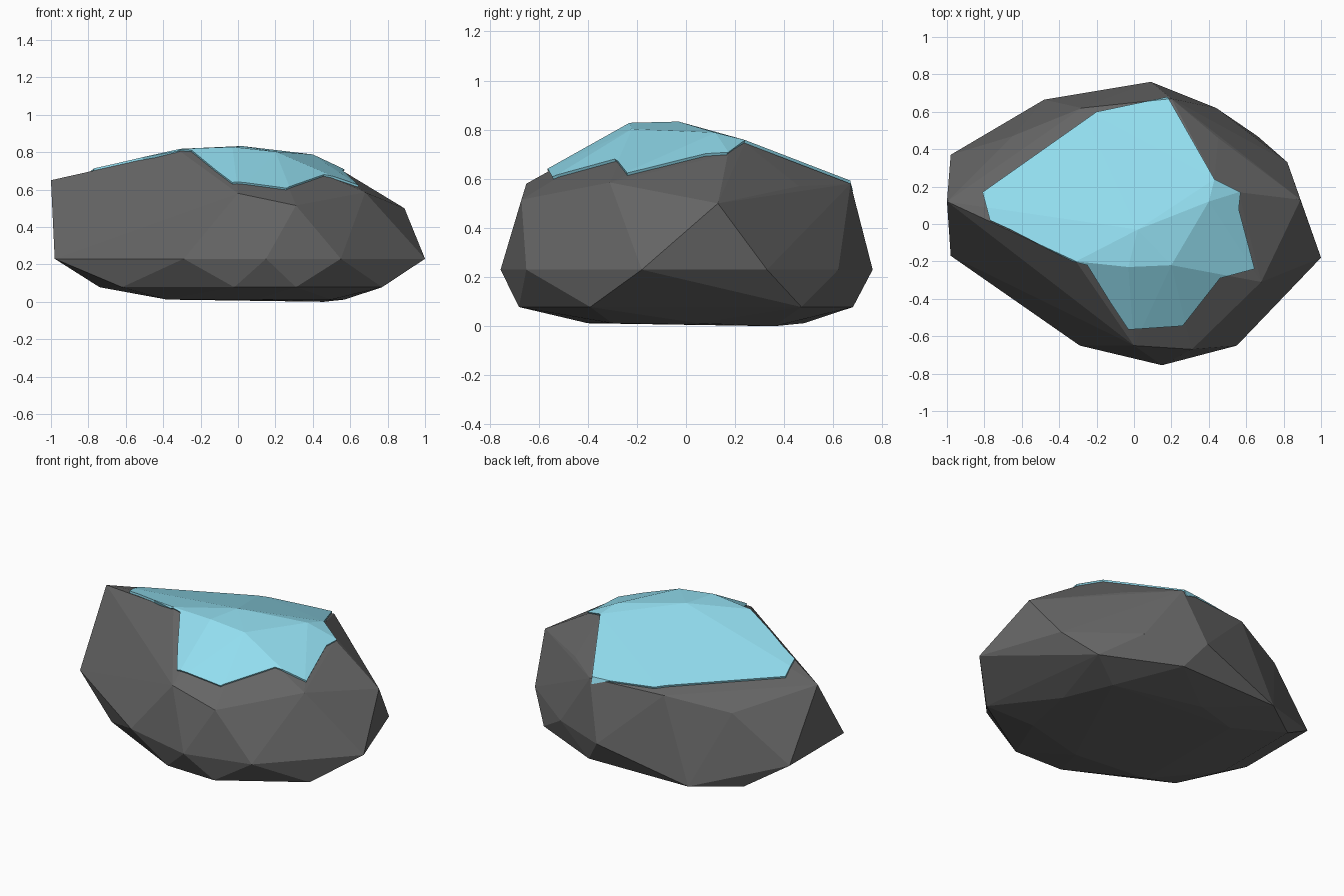
import bpy, bmesh
from mathutils import Vector

if "Cube" in bpy.data.objects:
    bpy.data.objects.remove(bpy.data.objects["Cube"])


def material(name, rgb):
    m = bpy.data.materials.new(name)
    m.diffuse_color = (*rgb, 1)
    m.use_nodes = True
    m.node_tree.nodes["Principled BSDF"].inputs["Base Color"].default_value = m.diffuse_color
    return m


def add_object(name, bm, mat=None):
    bmesh.ops.recalc_face_normals(bm, faces=bm.faces)
    mesh = bpy.data.meshes.new(name)
    bm.to_mesh(mesh)
    bm.free()
    ob = bpy.data.objects.new(name, mesh)
    bpy.context.collection.objects.link(ob)
    if mat:
        mesh.materials.append(mat)
    return ob


def hull(points, lift=0.0):
    bm = bmesh.new()
    for p in points:
        bm.verts.new(Vector(p) + Vector((0, 0, lift)))
    res = bmesh.ops.convex_hull(bm, input=bm.verts)
    loose = [v for v in bm.verts if not v.link_faces]
    bmesh.ops.delete(bm, geom=loose, context='VERTS')
    return bm


def ring(z, *xy):
    return [(x, y, z) for x, y in xy]


# Boulder corners, from the ground up
corners = (
    ring(0.012, (-.38, -.35), (.1, -.4), (.5, -.3), (.57, .05), (-.1, .48), (-.38, .4))
    + [(.46, .36, 0)]
    + ring(.078, (-.62, -.37), (-.02, -.67), (.31, -.68), (.77, -.39),
           (.66, .47), (.2, .68), (-.48, .665), (-.74, .48), (-.74, -.1))
    + ring(.23, (-.98, -.17), (-.29, -.65), (.15, -.755), (.55, -.65), (1, -.18),
           (.82, .33), (.44, .62), (.09, .76), (-.98, .37))
    + [(0, -.65, .58), (.31, -.67, .515), (.68, -.31, .585), (.89, .13, .5),
       (.45, .46, .57), (.2, .67, .58), (-.28, .62, .58), (-.65, .47, .51), (-1, .12, .65)]
    + [(-.31, -.2, .805), (-.03, -.23, .815), (.2, -.22, .79), (.02, -.03, .82),
       (.4, .12, .775), (.43, .24, .745), (.56, .17, .70)])
boulder = add_object("boulder", hull(corners), material("dark_stone", (.13, .13, .13)))

# Ice cap: raised copy of the boulder trimmed to the cap outline
outline = [(-.81, .17), (-.2, .6), (.18, .68), (.43, .24), (.57, .17), (.56, .08),
           (.645, -.24), (.46, -.29), (.26, -.545), (-.03, -.565), (-.12, -.43),
           (-.25, -.22), (-.33, -.2), (-.66, -.03), (-.77, .02)]
cap = add_object("ice_cap", hull(corners, .013), material("ice", (.29, .73, .87)))

bm = bmesh.new()
base = bm.faces.new([bm.verts.new((x, y, .3)) for x, y in outline])
ext = bmesh.ops.extrude_face_region(bm, geom=[base])
bmesh.ops.translate(bm, vec=(0, 0, .8),
                    verts=[g for g in ext["geom"] if isinstance(g, bmesh.types.BMVert)])
cutter = add_object("cap_cutter", bm)
cutter.hide_render = True

trim = cap.modifiers.new("trim", 'BOOLEAN')
trim.operation = 'INTERSECT'
trim.solver = 'EXACT'
trim.object = cutter
trimmed = bpy.data.meshes.new_from_object(
    cap.evaluated_get(bpy.context.evaluated_depsgraph_get()))
cap.modifiers.clear()
bpy.data.objects.remove(cutter)

# Keep only the upper skin and give it a thin rim
bm = bmesh.new()
bm.from_mesh(trimmed)
side = [f for f in bm.faces if f.normal.z < .05]
bmesh.ops.delete(bm, geom=side, context='FACES')
bm.to_mesh(cap.data)
bm.free()
rim = cap.modifiers.new("rim", 'SOLIDIFY')
rim.thickness = .022
rim.offset = -1
